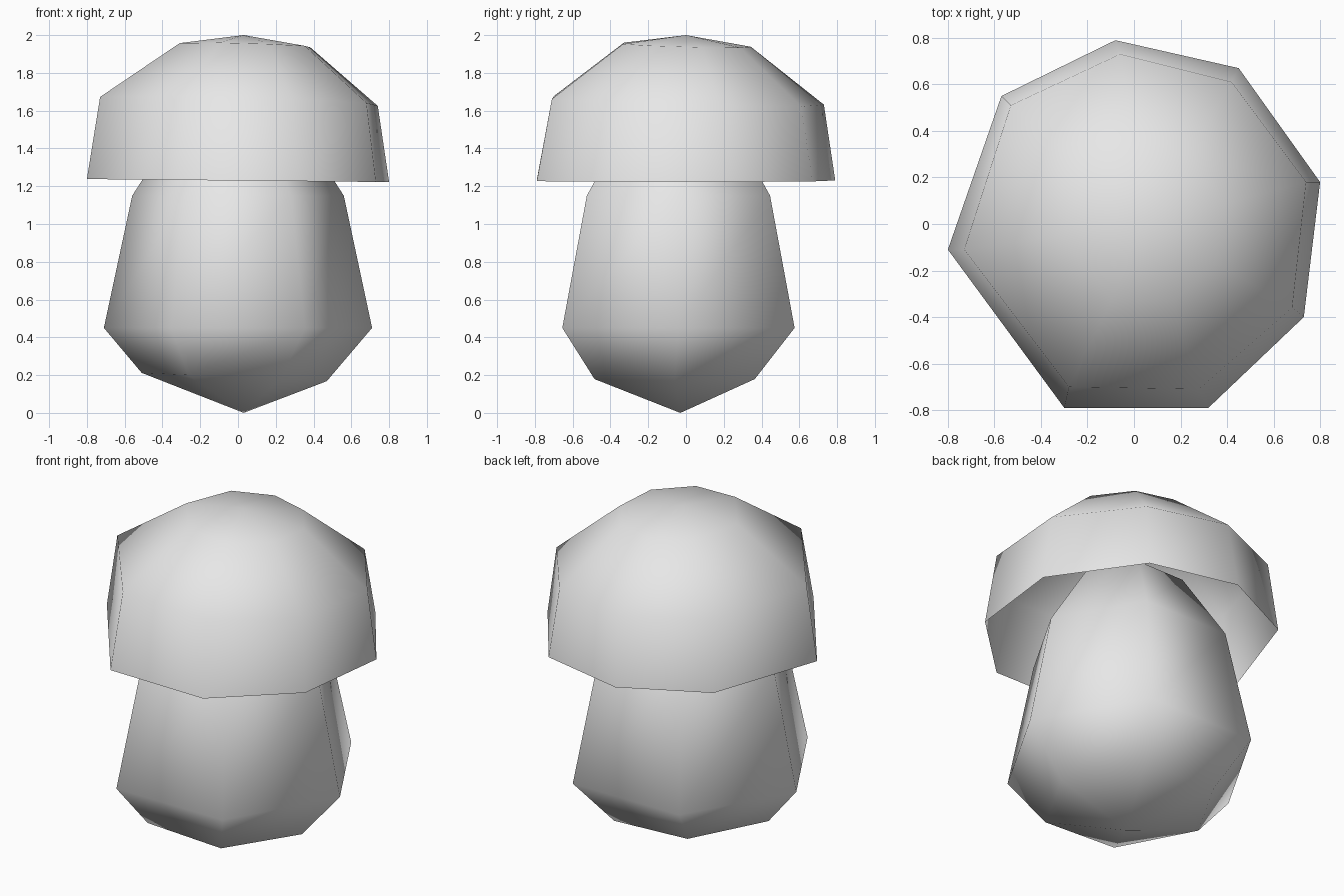
import bpy
import math

cube = bpy.data.objects.get("Cube")
if cube:
    bpy.data.objects.remove(cube, do_unlink=True)

grey = bpy.data.materials.new("plain grey")
grey.use_nodes = True
colour = (0.8, 0.8, 0.8, 1)
grey.diffuse_color = colour
grey.node_tree.nodes["Principled BSDF"].inputs["Base Color"].default_value = colour


def loft(name, rings, top=None, bottom=None):
    """Skin a stack of rings (lowest first), with optional end points."""
    n = len(rings[0])
    verts = [v for ring in rings for v in ring]
    faces = []
    for r in range(len(rings) - 1):
        for i in range(n):
            a, b = r * n + i, r * n + (i + 1) % n
            faces.append((a, b, b + n, a + n))
    last = (len(rings) - 1) * n
    if top:
        verts.append(top)
        faces += [(last + i, last + (i + 1) % n, len(verts) - 1) for i in range(n)]
    if bottom:
        verts.append(bottom)
        faces += [((i + 1) % n, i, len(verts) - 1) for i in range(n)]
    mesh = bpy.data.meshes.new(name)
    mesh.from_pydata(verts, [], faces)
    mesh.materials.append(grey)
    mesh.shade_smooth()
    obj = bpy.data.objects.new(name, mesh)
    bpy.context.collection.objects.link(obj)
    return obj


# Stem: six-sided rounded body, narrowing up into the cap
def hexagon(radius, z, cx=0, cy=-0.04, tilt=0):
    ring = []
    for i in range(6):
        a = i * math.pi / 3
        x = radius * math.cos(a)
        ring.append((cx + x, cy + radius * math.sin(a), z + tilt * x))
    return ring


stem_rings = [
    hexagon(0.49, 0.19, cx=-0.02, cy=-0.06, tilt=-0.045),
    hexagon(0.71, 0.45),
    hexagon(0.56, 1.15),
    hexagon(0.31, 1.54),
]
loft("stem", stem_rings, top=(0, -0.04, 1.65), bottom=(0.03, -0.03, 0))

# Cap: hollow eight-sided dome, open underneath
rim = [(0.80, 0.18), (0.45, 0.67), (-0.08, 0.79), (-0.57, 0.55),
       (-0.80, -0.11), (-0.30, -0.79), (0.32, -0.79), (0.73, -0.40)]
shoulder = [(0.74, 0.18), (0.42, 0.61), (-0.06, 0.73), (-0.53, 0.51),
            (-0.73, -0.11), (-0.28, -0.70), (0.28, -0.71), (0.68, -0.36)]
cap_rings = [
    [(x, y, 1.23 - 0.01 * x) for x, y in rim],
    [(x, y, 1.65 - 0.027 * (x + y)) for x, y in shoulder],
    [(0.035 + 0.47 * x, 0.47 * y, 1.947 - 0.013 * (x + y)) for x, y in shoulder],
]
loft("cap", cap_rings, top=(0.03, 0, 2))
